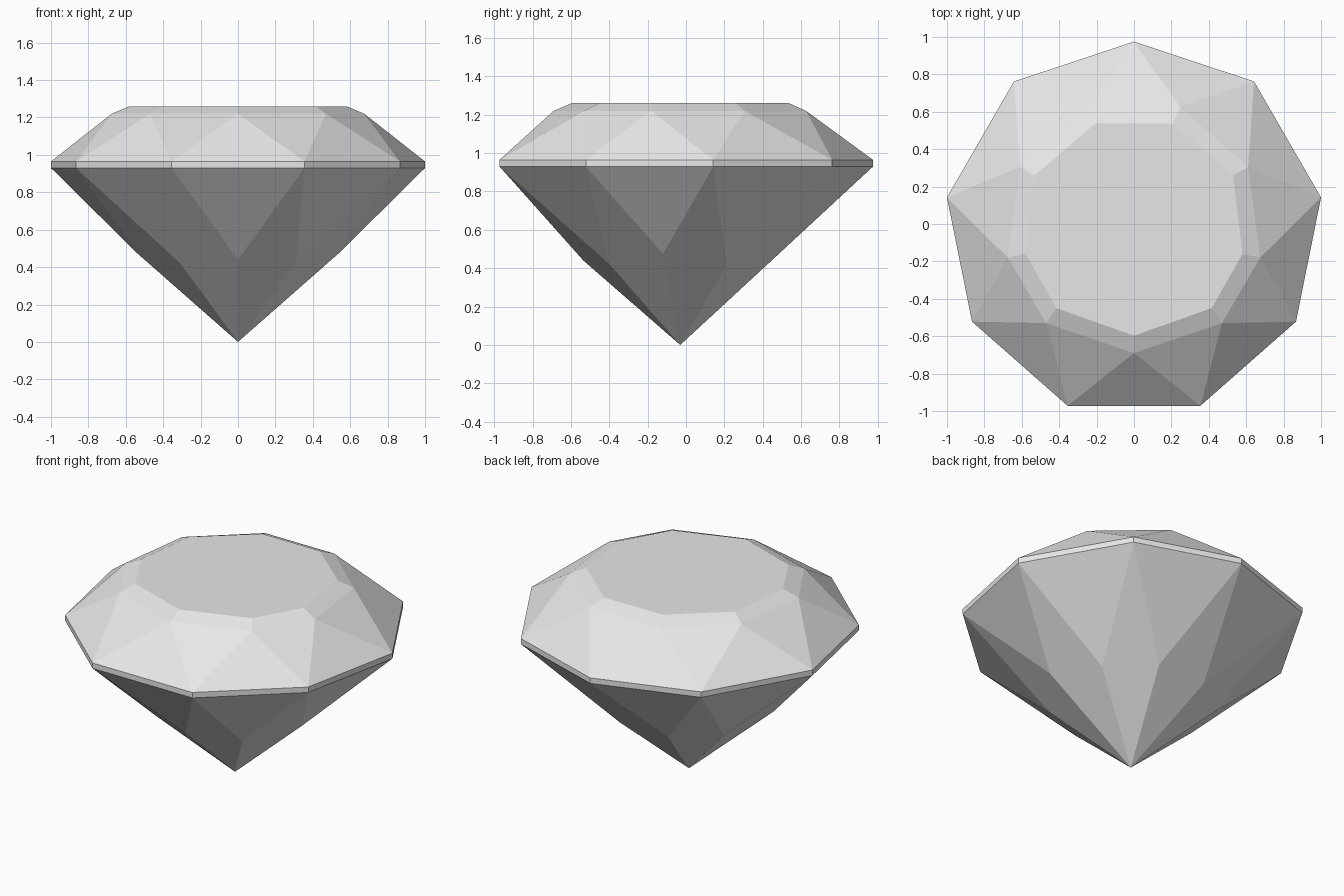
import bpy

cube = bpy.data.objects.get("Cube")
if cube:
    bpy.data.objects.remove(cube, do_unlink=True)

N = 9
GIRDLE_LOW, GIRDLE_TOP, STAR_Z, TABLE_Z = 0.93, 0.965, 1.22, 1.26
CULET = (0, -0.03, 0)

grey = bpy.data.materials.new("gem grey")
grey.use_nodes = True
COLOUR = (0.8, 0.8, 0.8, 1)
grey.diffuse_color = COLOUR
grey.node_tree.nodes["Principled BSDF"].inputs["Base Color"].default_value = COLOUR


def ring(right, z=None, front=None, back=None):
    """Full ring, anticlockwise from the front, mirrored from its right half."""
    left = [(-p[0], *p[1:]) for p in reversed(right)]
    pts = ([front] if front else []) + right + ([back] if back else []) + left
    return pts if z is None else [(x, y, z) for x, y in pts]


def shell(name, faces):
    """Flat-shaded object from faces given as corner positions."""
    points = list(dict.fromkeys(p for f in faces for p in f))
    index = {p: i for i, p in enumerate(points)}
    mesh = bpy.data.meshes.new(name)
    mesh.from_pydata(points, [], [[index[p] for p in f] for f in faces])
    mesh.materials.append(grey)
    obj = bpy.data.objects.new(name, mesh)
    bpy.context.collection.objects.link(obj)
    return obj


# Outlines
outline = [(0.355, -0.972), (0.866, -0.522), (1.0, 0.142), (0.642, 0.762)]
low = ring(outline, GIRDLE_LOW, back=(0, 0.975))
top = ring(outline, GIRDLE_TOP, back=(0, 0.975))
star = ring([(0.47, -0.53), (0.675, -0.18), (0.61, 0.305), (0.246, 0.626)],
            STAR_Z, front=(0, -0.69))
table = ring([(0.415, -0.45), (0.58, -0.16), (0.53, 0.26), (0.207, 0.537)],
             TABLE_Z, front=(0, -0.597))
lower = ring([(0.31, -0.40, 0.422), (0.54, -0.12, 0.475),
              (0.42, 0.212, 0.417), (0.17, 0.43, 0.425)],
             front=(0, -0.535, 0.44))

# Crown: table, narrow bevel band and alternating triangles
crown = [table]
girdle, pavilion = [], []
for i in range(N):
    j = (i + 1) % N
    crown += [(table[i], star[i], star[j], table[j]),
              (star[i], top[i - 1], top[i]),
              (top[i], star[j], star[i])]
    # Girdle: thin upright band
    girdle.append((low[i - 1], low[i], top[i], top[i - 1]))
    # Pavilion: triangles under the girdle, long kites down to the point
    pavilion += [(lower[i], low[i], low[i - 1]),
                 (low[i], lower[i], CULET, lower[j])]

shell("crown", crown)
shell("girdle", girdle)
shell("pavilion", pavilion)
